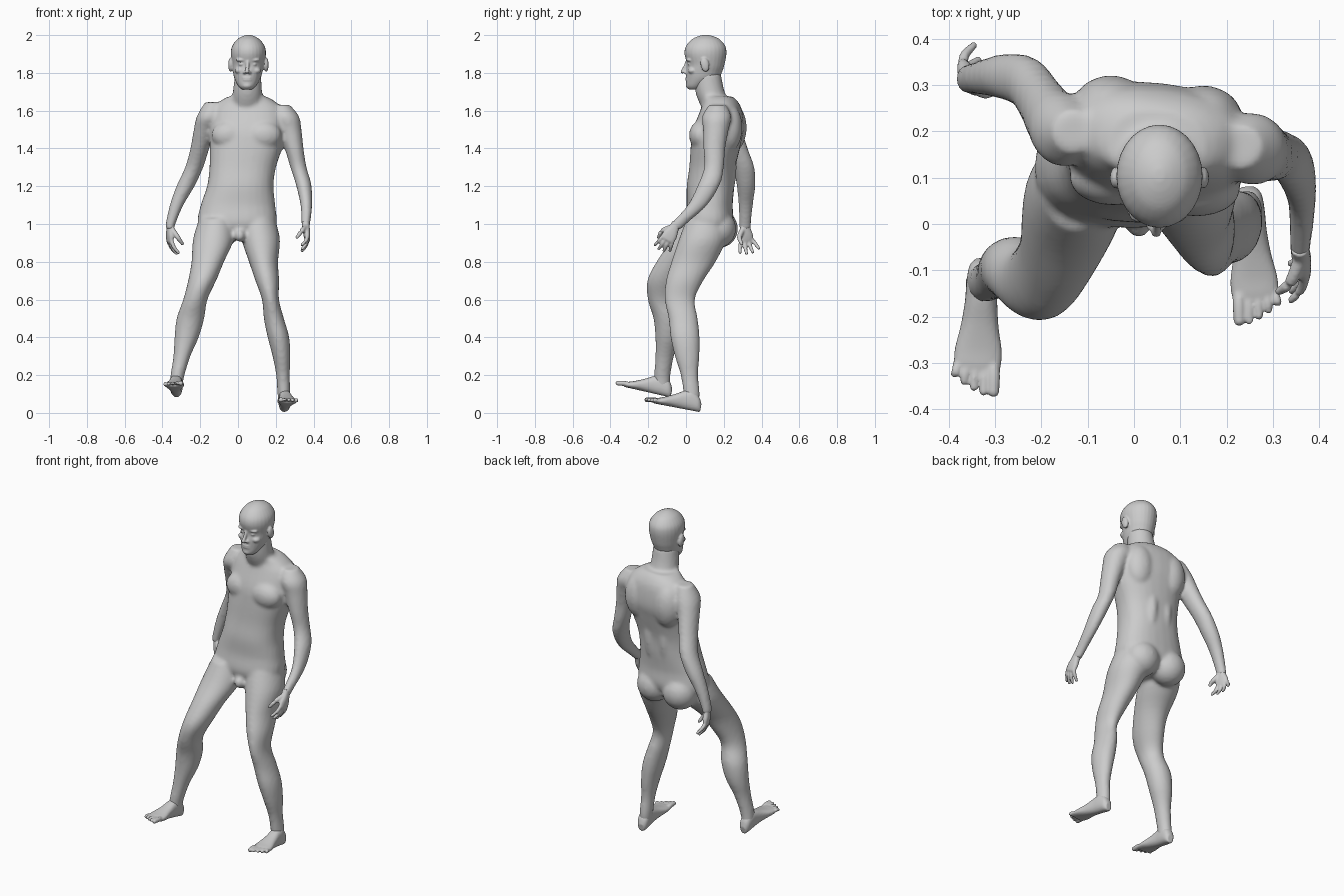
import bpy
import bmesh
import math
from mathutils import Vector, Matrix

cube = bpy.data.objects.get("Cube")
if cube:
    bpy.data.objects.remove(cube, do_unlink=True)

skin = bpy.data.materials.new("plain grey")
skin.use_nodes = True
GREY = (0.6, 0.6, 0.6, 1.0)
skin.diffuse_color = GREY
skin.node_tree.nodes["Principled BSDF"].inputs["Base Color"].default_value = GREY


def catmull(rows, steps=4):
    """Refine rows of numbers with a smooth curve through them."""
    out = []
    for i in range(len(rows) - 1):
        a, b = rows[max(i - 1, 0)], rows[i]
        c, d = rows[i + 1], rows[min(i + 2, len(rows) - 1)]
        for k in range(steps):
            t = k / steps
            out.append([q + 0.5 * t * (r - p + t * (2 * p - 5 * q + 4 * r - s + t * (3 * (q - r) + s - p)))
                        for p, q, r, s in zip(a, b, c, d)])
    out.append(list(rows[-1]))
    return out


def skin_rings(bm, rings, square=1.0, count=28):
    """Join rings given as (centre, half axis, half axis) into a closed form."""
    def point(ring, k):
        a = math.tau * k / count
        c, s = math.cos(a), math.sin(a)
        return (ring[0] + ring[1] * math.copysign(abs(c) ** square, c)
                + ring[2] * math.copysign(abs(s) ** square, s))
    loops = [[bm.verts.new(point(r, k)) for k in range(count)] for r in rings]
    for low, high in zip(loops, loops[1:]):
        for k in range(count):
            n = (k + 1) % count
            bm.faces.new((low[k], low[n], high[n], high[k]))
    bm.faces.new(loops[0][::-1])
    bm.faces.new(loops[-1])


def loft(bm, rows, square=1.0, yaw=lambda z: 0.0):
    """Level rings from rows of x, y, z, half width, half depth."""
    rings = []
    for x, y, z, rx, ry in catmull(rows):
        c, s = math.cos(yaw(z)), math.sin(yaw(z))
        rings.append((Vector((x, y, z)), Vector((c, s, 0)) * rx, Vector((-s, c, 0)) * ry))
    skin_rings(bm, rings, square)


def ball(bm, centre, radii, tilt=0.0):
    m = Matrix.Translation(centre) @ Matrix.Rotation(tilt, 4, 'X') @ Matrix.Diagonal((*radii, 1))
    bmesh.ops.create_uvsphere(bm, u_segments=24, v_segments=16, radius=1, matrix=m)


def tube(bm, points, radii):
    """Rounded finger or toe through a few points."""
    rows = catmull([(*p, r) for p, r in zip(points, radii)])
    pts = [Vector(r[:3]) for r in rows]
    rings = []
    for i, p in enumerate(pts):
        d = (pts[min(i + 1, len(pts) - 1)] - pts[max(i - 1, 0)]).normalized()
        u = d.orthogonal().normalized()
        rings.append((p, u * rows[i][3], d.cross(u) * rows[i][3]))
    skin_rings(bm, rings, count=12)
    ball(bm, pts[-1], [radii[-1]] * 3)


def finish(bm, name, voxel, rounds):
    """Fuse the overlapping forms into one smooth surface."""
    bmesh.ops.recalc_face_normals(bm, faces=bm.faces)
    mesh = bpy.data.meshes.new(name)
    bm.to_mesh(mesh)
    bm.free()
    ob = bpy.data.objects.new(name, mesh)
    bpy.context.collection.objects.link(ob)
    fuse = ob.modifiers.new("fuse", 'REMESH')
    fuse.mode = 'VOXEL'
    fuse.voxel_size = voxel
    soft = ob.modifiers.new("soften", 'SMOOTH')
    soft.factor = 0.5
    soft.iterations = rounds
    graph = bpy.context.evaluated_depsgraph_get()
    done = bpy.data.meshes.new_from_object(ob.evaluated_get(graph))
    ob.modifiers.clear()
    ob.data = done
    done.materials.clear()
    done.materials.append(skin)
    for f in done.polygons:
        f.use_smooth = True
        f.material_index = 0


# Torso, twisted a little at the chest
body = bmesh.new()
loft(body, [(0, .11, .92, .15, .08), (-.005, .12, 1, .208, .128), (0, .125, 1.1, .197, .122),
            (.012, .13, 1.2, .176, .126), (.025, .14, 1.3, .176, .122), (.045, .158, 1.42, .195, .13),
            (.05, .172, 1.5, .2, .132), (.05, .186, 1.6, .19, .108), (.05, .183, 1.65, .145, .088),
            (.05, .165, 1.675, .1, .08)],
     square=.85, yaw=lambda z: -.12 * min(max((z - 1.1) / .35, 0), 1))
# Neck
loft(body, [(.05, .175, 1.6, .085, .085), (.05, .13, 1.69, .078, .078), (.053, .112, 1.8, .068, .072)])
# Chest, shoulder blade, lower back and seat muscles on both sides
for side in (-1, 1):
    ball(body, (.045 + .09 * side, .088 - .012 * side, 1.47), (.095, .06, .075))
    ball(body, (.05 + .1 * side, .235 - .011 * side, 1.51), (.085, .075, .13))
    ball(body, (.022 + .048 * side, .208, 1.3), (.045, .06, .18))
    ball(body, (.088 * side, .175 - .005 * side, .975), (.1, .095, .1))
ball(body, (.01, .01, .94), (.03, .04, .035))

# Right leg, stepping forward
loft(body, [(-.115, .09, 1.03, .09, .105), (-.13, .05, .92, .108, .125), (-.16, -.05, .8, .086, .106),
            (-.19, -.105, .7, .074, .1), (-.226, -.125, .6, .064, .077), (-.252, -.1, .5, .073, .072),
            (-.272, -.098, .4, .064, .064), (-.297, -.113, .3, .045, .049), (-.32, -.125, .2, .037, .043),
            (-.33, -.125, .13, .034, .04)])
# Left leg, standing
loft(body, [(.1, .11, 1.03, .095, .105), (.12, .088, .92, .102, .125), (.135, .04, .8, .077, .117),
            (.155, -.007, .7, .063, .099), (.172, -.033, .6, .045, .08), (.19, -.015, .5, .053, .077),
            (.214, -.005, .4, .057, .077), (.23, .006, .3, .047, .065), (.238, .018, .2, .036, .046),
            (.243, .03, .1, .034, .043), (.245, .03, .04, .03, .035)])
# Left arm, swung forward
loft(body, [(.23, .167, 1.63, .045, .045), (.25, .163, 1.57, .073, .077), (.273, .158, 1.5, .063, .068),
            (.297, .15, 1.4, .05, .058), (.32, .148, 1.3, .043, .052), (.347, .122, 1.21, .041, .058),
            (.362, .06, 1.1, .031, .052), (.359, -.04, 1, .023, .042), (.357, -.065, .97, .02, .035)])
# Right arm, swung back
loft(body, [(-.13, .2, 1.645, .045, .045), (-.15, .2, 1.57, .068, .077), (-.176, .225, 1.5, .058, .07),
            (-.202, .265, 1.4, .05, .062), (-.232, .305, 1.3, .048, .057), (-.278, .318, 1.2, .048, .049),
            (-.325, .316, 1.1, .036, .038), (-.357, .313, 1, .026, .031), (-.36, .313, .97, .024, .03)])
finish(body, "body", .011, 4)

# Head with face and ears
head = bmesh.new()
loft(head, [(.048, .048, 1.712, .026, .034), (.048, .054, 1.73, .046, .052), (.05, .086, 1.77, .069, .085),
            (.052, .097, 1.81, .079, .096), (.054, .105, 1.845, .085, .099), (.055, .103, 1.9, .093, .111),
            (.055, .104, 1.94, .087, .105), (.055, .105, 1.975, .062, .077), (.055, .105, 1.993, .034, .043),
            (.055, .105, 2.001, .01, .013)])
ball(head, (.048, .014, 1.733), (.024, .015, .016))
for height in (1.762, 1.774):
    ball(head, (.049, .008, height), (.026, .011, .006))
tube(head, [(.051, .008, 1.865), (.05, -.004, 1.835), (.048, -.018, 1.807)], (.009, .009, .011))
for side in (-1, 1):
    ball(head, (.048 + .014 * side, -.001, 1.802), (.009, .012, .008))
    ball(head, (.052 + .034 * side, .02, 1.868), (.03, .018, .009))
    ball(head, (.052 + .032 * side, .021, 1.845), (.016, .013, .008))
    ball(head, (.052 + .045 * side, .036, 1.812), (.024, .026, .018))
    ball(head, (.055 + .094 * side, .1, 1.843), (.013, .023, .038), .2)
finish(head, "head", .005, 2)


def hand(name, wrist, along, thumb, palm, spread):
    """Palm, four curled fingers and a thumb in the hand's own directions."""
    along = Vector(along).normalized()
    thumb = Vector(thumb)
    thumb = (thumb - along * thumb.dot(along)).normalized()
    inward = along.cross(thumb)
    inward *= math.copysign(1, inward.dot(Vector(palm)))

    def at(a, t, p):
        return Vector(wrist) + along * a + thumb * t + inward * p

    bm = bmesh.new()
    rows = [(-.025, .024, .02), (.01, .028, .019), (.045, .038, .018), (.075, .038, .014), (.085, .032, .01)]
    skin_rings(bm, [(at(a, 0, 0), thumb * w, inward * h) for a, w, h in catmull(rows)], .85)
    for k, reach in enumerate((.94, 1, .97, .85)):
        off = .028 - .0187 * k
        tube(bm, [at(.07, off, 0), at(.108 * reach, off * spread, .01), at(.14 * reach, off * spread * 1.25, .034)],
             (.011, .0105, .008))
    tube(bm, [at(.015, .018, .006), at(.05, .046, .028), at(.085, .046, .056)], (.015, .013, .009))
    finish(bm, name, .005, 1)


hand("left_hand", (.36, -.06, .985), (.1, -.5, -.86), (0, -.8, .5), (-1, 0, 0), 1.2)
hand("right_hand", (-.358, .313, .985), (-.04, .1, -1), (.3, -.95, 0), (1, .3, 0), 1.5)


def foot(name, heel, toe, inner):
    """Foot with five toes, from the heel towards the toe point."""
    ahead = (Vector(toe) - Vector(heel)).normalized()
    across = ahead.cross(Vector((0, 0, 1))).normalized()
    across *= math.copysign(1, across.x * inner)
    up = Vector((0, 0, 1))
    up = (up - ahead * up.dot(ahead)).normalized()

    def at(a, s, h):
        return Vector(heel) + ahead * a + across * s + up * h

    bm = bmesh.new()
    rows = [(0, .018, .045), (.02, .03, .08), (.06, .034, .108), (.1, .035, .096), (.15, .041, .068),
            (.2, .051, .044), (.235, .05, .031), (.25, .044, .024)]
    skin_rings(bm, [(at(a, 0, h / 2), across * w, up * h / 2) for a, w, h in catmull(rows)], .85)
    for k, tip in enumerate((.3, .298, .289, .277, .262)):
        off = .036 - .0205 * k
        size = .014 if k == 0 else .0095
        tube(bm, [at(.215, off * .9, .016), at(.25, off, .018), at(tip - size, off * 1.05, .012)],
             (size, size, size * .9))
    finish(bm, name, .005, 1)


foot("right_foot", (-.325, -.083, .082), (-.342, -.38, .15), 1)
foot("left_foot", (.245, .073, .004), (.266, -.22, .06), -1)
